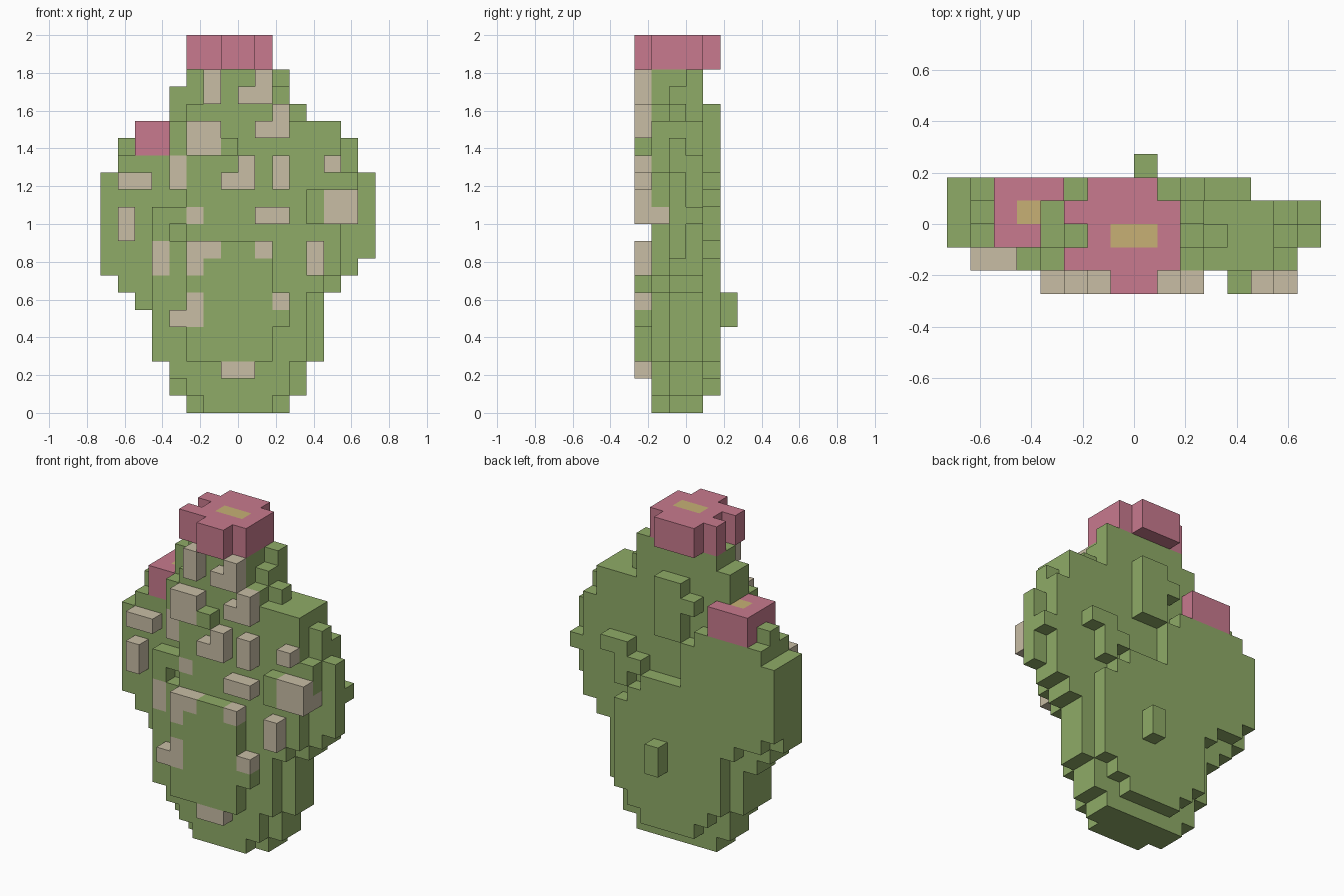
import bpy
import bmesh
from mathutils import Vector

default_cube = bpy.data.objects.get("Cube")
if default_cube:
    bpy.data.objects.remove(default_cube, do_unlink=True)

UNIT = 1 / 11  # edge length of one block


def make_material(name, colour):
    material = bpy.data.materials.new(name)
    material.use_nodes = True
    material.diffuse_color = colour
    shader = next(n for n in material.node_tree.nodes if n.type == 'BSDF_PRINCIPLED')
    shader.inputs["Base Color"].default_value = colour
    shader.inputs["Roughness"].default_value = 0.9
    return material


green = make_material("cactus green", (.275, .407, .136, 1))
tan = make_material("spine tan", (.578, .509, .376, 1))
pink = make_material("petal pink", (.578, .195, .271, 1))
yellow = make_material("pollen yellow", (.571, .434, .178, 1))

occupied = {}  # block position -> (part name, material)


def fill(part, material, depth, *boxes):
    """Fill blocks; depth is a y range, each box is x start, x end, z start, z end."""
    for left, right, low, high in boxes:
        for x in range(left, right):
            for y in range(*depth):
                for z in range(low, high):
                    occupied[x, y, z] = (part, material)


def carve(depth, *boxes):
    """Take blocks away again."""
    for left, right, low, high in boxes:
        for x in range(left, right):
            for y in range(*depth):
                for z in range(low, high):
                    occupied.pop((x, y, z), None)


# Core of the cactus pads, two blocks deep
fill("pad_core", green, (-1, 1),
     (-3, 3, 0, 1), (-4, 4, 1, 3), (-5, 5, 3, 7), (-6, 5, 6, 7),
     (-7, 6, 7, 8), (-8, 7, 8, 9), (-8, 7, 9, 14), (-7, 7, 14, 15),
     (-4, 6, 15, 17), (-4, 3, 17, 19), (-3, 3, 19, 20))
carve((-1, 0), (2, 3, 19, 20))

# Ridges on the outer edges of the core
fill("edge_ridge", green, (-1, 0), (7, 8, 9, 14), (6, 7, 15, 16), (3, 4, 17, 18))
fill("edge_ridge", green, (0, 1), (7, 8, 11, 12), (-7, -6, 15, 16))

# Front layer of the pads
fill("pad_front", green, (-2, -1),
     (-2, 2, 0, 1), (-3, 3, 1, 2), (-4, 3, 2, 3), (-5, 4, 3, 7),
     (-5, 5, 7, 8), (-5, 6, 8, 12), (-3, 6, 12, 13), (-4, 6, 13, 17),
     (6, 7, 11, 14), (-3, 3, 17, 18), (-2, 2, 18, 20))
carve((-2, -1), (-4, -3, 10, 11))

# Back slab with a stepped outline
fill("back_slab", green, (1, 2),
     (-2, 2, 1, 2), (-3, 3, 2, 3), (-4, 4, 3, 7), (-5, 4, 7, 8),
     (-7, 4, 8, 9), (-8, 3, 9, 10), (-8, 2, 10, 11), (-8, -1, 11, 14),
     (-7, -2, 14, 15))

# Raised growths on the back
fill("back_growth", green, (1, 2),
     (-1, 1, 14, 18), (-2, -1, 16, 17),
     (4, 5, 12, 13), (3, 4, 10, 13), (2, 3, 11, 12))
fill("back_knob", green, (2, 3), (0, 1, 5, 7))

# Young front pad and small front growths
fill("front_pad", green, (-3, -2), (-3, 2, 3, 10), (2, 3, 5, 6))
fill("front_growth", green, (-3, -2), (4, 5, 11, 13), (-1, 0, 15, 16))

# Spine clusters standing out from the front
fill("front_spines", tan, (-3, -2),
     (-1, 1, 2, 3), (-4, -2, 5, 6), (-3, -2, 6, 7), (2, 3, 6, 7),
     (-3, -2, 8, 10), (-2, -1, 9, 10), (1, 2, 9, 10), (4, 5, 8, 10),
     (1, 3, 11, 12), (5, 7, 11, 13), (-1, 1, 13, 14), (0, 1, 14, 15),
     (2, 3, 13, 15), (5, 6, 14, 15), (-3, -1, 15, 17), (1, 3, 16, 17),
     (2, 3, 17, 18), (-2, -1, 18, 20), (0, 2, 18, 19), (1, 2, 19, 20))

# Spine patches set one block further back
fill("set_back_spines", tan, (-2, -1),
     (-5, -4, 8, 10), (-7, -6, 10, 12), (-3, -2, 11, 12),
     (-7, -5, 13, 14), (-4, -3, 13, 15), (6, 7, 11, 12))

# Large flower on the top
fill("top_flower", pink, (-3, -2), (-1, 1, 20, 22))
fill("top_flower", pink, (-2, -1), (-3, 2, 20, 22))
fill("top_flower", pink, (-1, 0), (-2, 2, 20, 22))
fill("top_flower", pink, (0, 1), (-3, 2, 20, 22))
fill("top_flower", pink, (1, 2), (-2, 1, 20, 22))
fill("top_flower", yellow, (-1, 0), (-1, 1, 21, 22))

# Small flower on the right shoulder
fill("side_flower", pink, (-1, 1), (-6, -4, 15, 17))
fill("side_flower", pink, (1, 2), (-6, -3, 15, 17))
fill("side_flower", yellow, (0, 1), (-5, -4, 16, 17))


def build_part(part):
    """Turn the blocks of one part into a mesh of exposed faces only."""
    materials = []
    mesh_data = bmesh.new()
    for cell, (owner, material) in occupied.items():
        if owner != part:
            continue
        if material not in materials:
            materials.append(material)
        centre = Vector(cell) + Vector((.5, .5, .5))
        for axis in range(3):
            for sign in (-1, 1):
                normal = Vector((0, 0, 0))
                normal[axis] = sign
                neighbour = tuple(int(c + n) for c, n in zip(cell, normal))
                if neighbour in occupied:
                    continue
                side = Vector((0, 0, 0))
                side[(axis + 1) % 3] = .5
                up = normal.cross(side)
                middle = centre + normal / 2
                corners = (middle - side - up, middle + side - up,
                           middle + side + up, middle - side + up)
                face = mesh_data.faces.new(
                    [mesh_data.verts.new(c * UNIT) for c in corners])
                face.material_index = materials.index(material)
    bmesh.ops.remove_doubles(mesh_data, verts=mesh_data.verts, dist=UNIT / 100)
    mesh = bpy.data.meshes.new(part)
    mesh_data.to_mesh(mesh)
    mesh_data.free()
    for material in materials:
        mesh.materials.append(material)
    bpy.context.collection.objects.link(bpy.data.objects.new(part, mesh))


for part_name in sorted({owner for owner, material in occupied.values()}):
    build_part(part_name)
